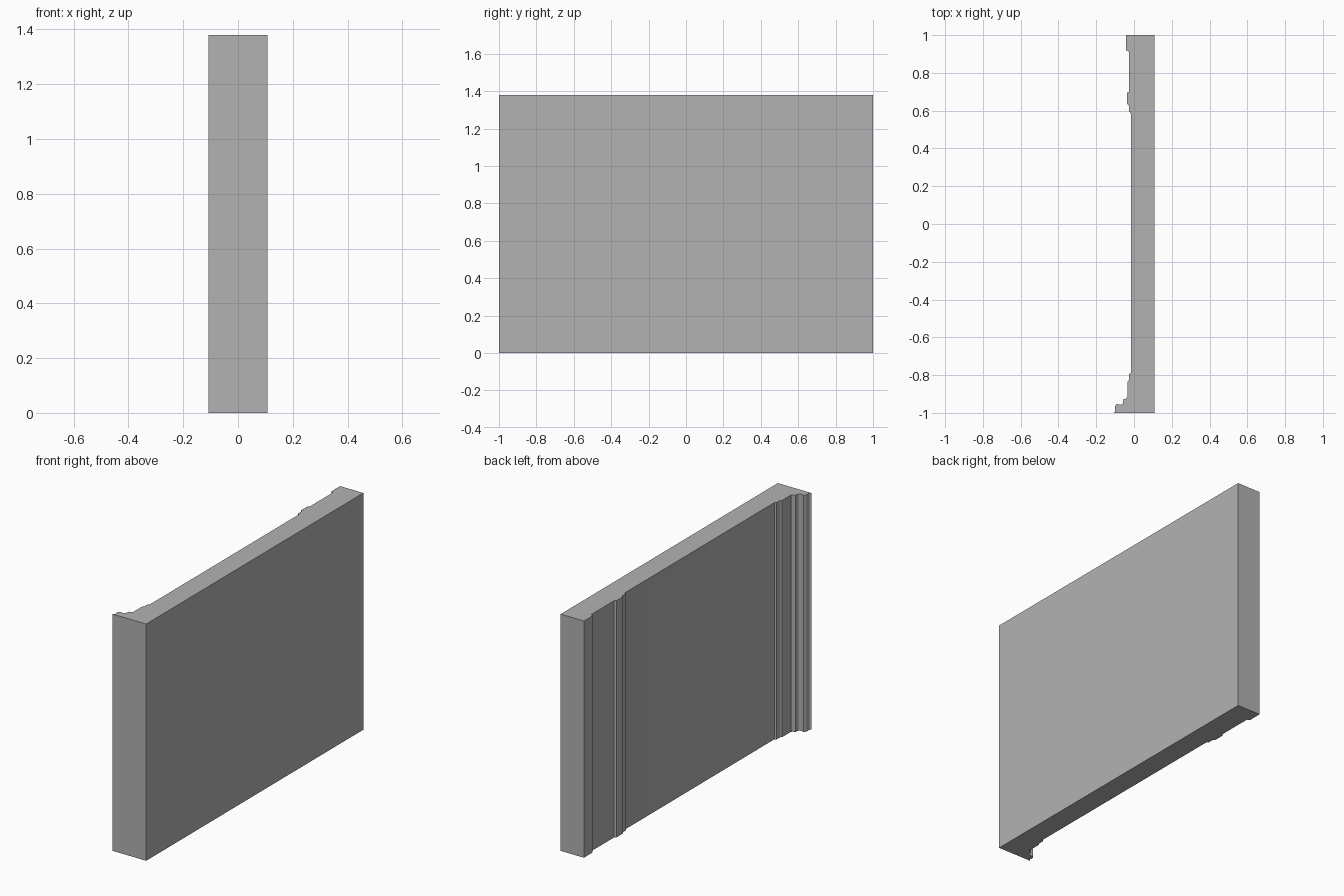
import bpy, bmesh, math

if "Cube" in bpy.data.objects:
    bpy.data.objects.remove(bpy.data.objects["Cube"])

HEIGHT = 1.38


def bow(a, b, bulge, n=6):
    """Points from a (excluded) to b (included), curved sideways by bulge."""
    dx, dy = b[0] - a[0], b[1] - a[1]
    length = math.hypot(dx, dy)
    nx, ny = -dy / length, dx / length
    pts = []
    for i in range(1, n + 1):
        t = i / n
        s = math.sin(math.pi * t) * bulge
        pts.append((a[0] + dx * t + nx * s, a[1] + dy * t + ny * s))
    return pts


# Back slab and upper stepped bands
profile = [(0.108, -1), (0.108, 1), (-0.042, 1), (-0.042, 0.92)]
profile += bow(profile[-1], (-0.027, 0.91), 0.002, 3)
# Raised bead band
profile += [(-0.027, 0.70), (-0.037, 0.695), (-0.037, 0.635)]
profile += bow(profile[-1], (-0.027, 0.625), 0.002, 3)
profile += [(-0.027, 0.593)]
profile += bow(profile[-1], (-0.017, 0.585), 0.002, 3)
# Plain central panel and lower steps
profile += [(-0.017, -0.79), (-0.027, -0.795), (-0.027, -0.825)]
profile += bow(profile[-1], (-0.035, -0.835), 0.002, 3)
# Curved moulding at the lower end
profile += [(-0.035, -0.915)]
profile += bow(profile[-1], (-0.056, -0.927), 0.004)
profile += [(-0.058, -0.946)]
profile += bow(profile[-1], (-0.070, -0.957), 0.003)
profile += [(-0.092, -0.953)]
profile += bow(profile[-1], (-0.099, -0.985), -0.005)
profile += bow(profile[-1], (-0.108, -1), 0.003)

# Extrude the profile upwards
bm = bmesh.new()
base = bm.faces.new([bm.verts.new((x, y, 0)) for x, y in profile])
top = bmesh.ops.extrude_face_region(bm, geom=[base])
verts = [v for v in top["geom"] if isinstance(v, bmesh.types.BMVert)]
bmesh.ops.translate(bm, vec=(0, 0, HEIGHT), verts=verts)
bmesh.ops.recalc_face_normals(bm, faces=bm.faces)
mesh = bpy.data.meshes.new("moulded_panel")
bm.to_mesh(mesh)
bm.free()

panel = bpy.data.objects.new("moulded_panel", mesh)
bpy.context.collection.objects.link(panel)

# Single grey finish
grey = bpy.data.materials.new("light grey")
grey.diffuse_color = (0.448, 0.448, 0.448, 1)
grey.use_nodes = True
grey.node_tree.nodes["Principled BSDF"].inputs["Base Color"].default_value = grey.diffuse_color
mesh.materials.append(grey)

bpy.context.view_layer.objects.active = panel
panel.select_set(True)
bpy.ops.object.shade_smooth_by_angle(angle=math.radians(30))
